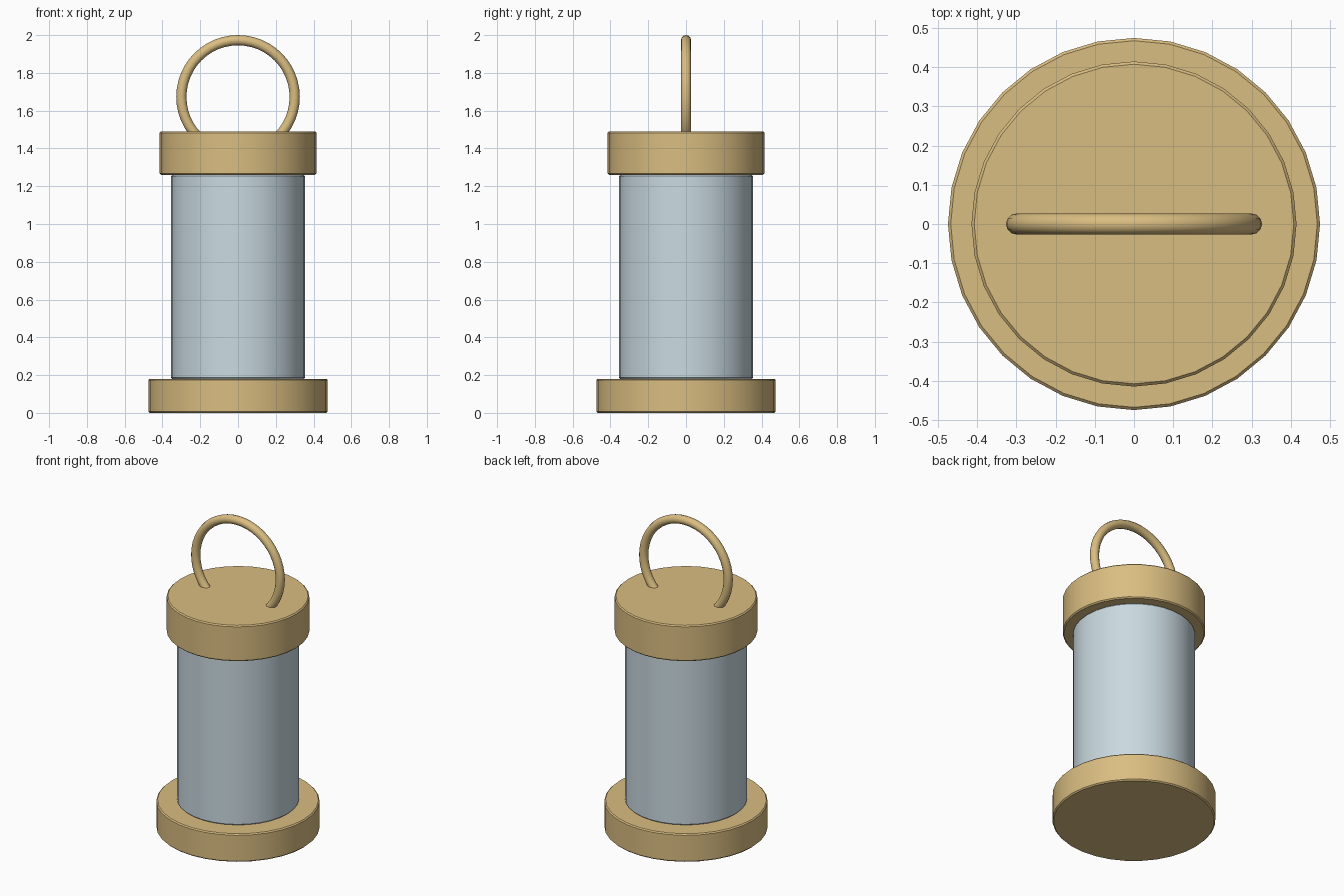
import bpy
import math

cube = bpy.data.objects.get("Cube")
if cube:
    bpy.data.objects.remove(cube, do_unlink=True)


def material(name, color):
    mat = bpy.data.materials.new(name)
    mat.use_nodes = True
    mat.diffuse_color = color
    bsdf = mat.node_tree.nodes["Principled BSDF"]
    bsdf.inputs["Base Color"].default_value = color
    bsdf.inputs["Roughness"].default_value = 0.6
    return mat


brass = material("brass", (0.70, 0.51, 0.22, 1))
glass = material("pale_glass", (0.59, 0.70, 0.75, 1))


def finish(name, mat):
    obj = bpy.context.object
    obj.name = obj.data.name = name
    obj.data.materials.append(mat)
    bpy.ops.object.shade_smooth_by_angle(angle=math.radians(35))
    return obj


def drum(name, radius, bottom, top, mat):
    """Upright cylinder with a fine chamfer on both rims."""
    bpy.ops.mesh.primitive_cylinder_add(
        vertices=32, radius=radius, depth=top - bottom,
        location=(0, 0, (bottom + top) / 2))
    obj = finish(name, mat)
    bevel = obj.modifiers.new("rim_chamfer", 'BEVEL')
    bevel.width = 0.007
    bevel.segments = 1
    bevel.limit_method = 'ANGLE'
    bevel.angle_limit = math.radians(40)


# Body: foot, glass chimney and lid
drum("base", 0.475, 0, 0.18, brass)
drum("glass_chimney", 0.355, 0.18, 1.26, glass)
drum("lid", 0.415, 1.26, 1.49, brass)

# Carrying ring, standing upright and sunk into the lid
bpy.ops.mesh.primitive_torus_add(
    major_radius=0.3, minor_radius=0.027, major_segments=48, minor_segments=12,
    location=(0, 0, 1.673), rotation=(math.pi / 2, 0, 0))
finish("carrying_ring", brass)
